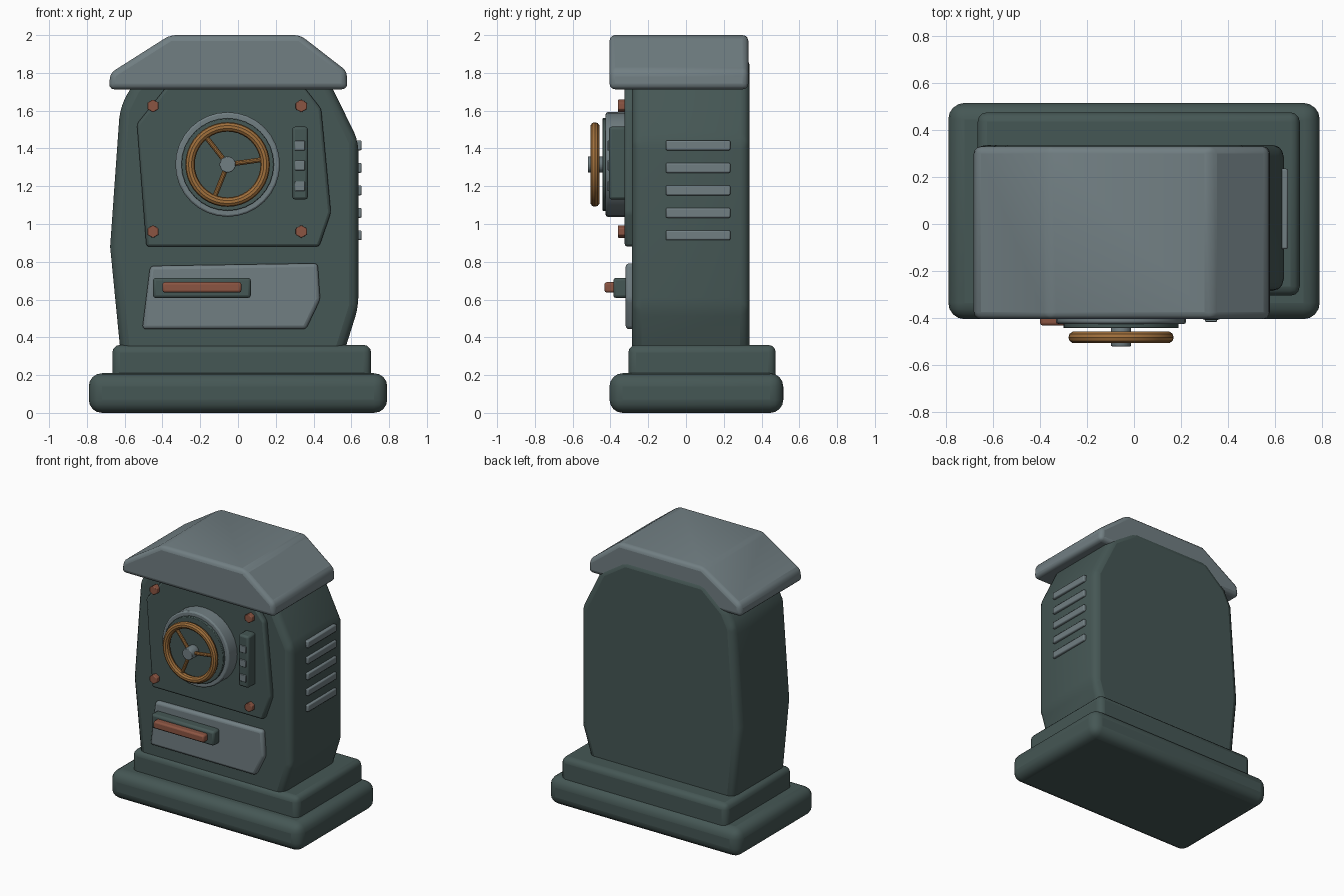
import bpy, bmesh, math
from mathutils import Matrix, Vector

if "Cube" in bpy.data.objects:
    bpy.data.objects.remove(bpy.data.objects["Cube"], do_unlink=True)


def material(name, rgb):
    m = bpy.data.materials.new(name)
    m.use_nodes = True
    m.diffuse_color = (*rgb, 1)
    m.node_tree.nodes["Principled BSDF"].inputs["Base Color"].default_value = (*rgb, 1)
    return m


GREEN = material("dark green iron", (0.06, 0.095, 0.09))
GREY = material("blue grey steel", (0.165, 0.21, 0.225))
BRASS = material("brass", (0.35, 0.16, 0.045))
RUST = material("rust red", (0.26, 0.09, 0.055))


def finish(name, bm, mat, bevel=0, segments=3):
    """Bevel the hard edges and turn the bmesh into a smooth-shaded object."""
    bmesh.ops.recalc_face_normals(bm, faces=bm.faces)
    mesh = bpy.data.meshes.new(name)
    bm.to_mesh(mesh)
    bm.free()
    mesh.materials.append(mat)
    ob = bpy.data.objects.new(name, mesh)
    bpy.context.collection.objects.link(ob)
    if bevel:
        mod = ob.modifiers.new("soft edges", "BEVEL")
        mod.width, mod.segments = bevel, segments
        mod.limit_method = "ANGLE"
        mod.angle_limit = math.radians(12 if segments > 1 else 40)
    bpy.ops.object.select_all(action="DESELECT")
    ob.select_set(True)
    bpy.context.view_layer.objects.active = ob
    bpy.ops.object.shade_smooth_by_angle(angle=math.radians(35))
    return ob


def prism(name, outline, y0, y1, mat, bevel=0, segments=3):
    """Extrude a front outline of (x, z) points from y0 to y1."""
    bm = bmesh.new()
    face = bm.faces.new([bm.verts.new((x, y0, z)) for x, z in outline])
    new = bmesh.ops.extrude_face_region(bm, geom=[face])["geom"]
    bmesh.ops.translate(bm, vec=(0, y1 - y0, 0),
                        verts=[v for v in new if isinstance(v, bmesh.types.BMVert)])
    return finish(name, bm, mat, bevel, segments)


def box(name, x0, x1, y0, y1, z0, z1, mat, bevel=0, segments=3):
    return prism(name, [(x0, z0), (x1, z0), (x1, z1), (x0, z1)], y0, y1, mat, bevel, segments)


def disc(name, x, z, radius, y0, y1, mat, sides=32, bevel=0, segments=2):
    """Cylinder lying along y, with a corner pointing up."""
    turns = [math.tau * i / sides for i in range(sides)]
    outline = [(x + radius * math.sin(a), z + radius * math.cos(a)) for a in turns]
    return prism(name, outline, y0, y1, mat, bevel, segments)


# Stepped base
box("base_slab", -0.79, 0.79, -0.405, 0.515, 0, 0.21, GREEN, 0.07, 4)
box("base_step", -0.665, 0.705, -0.305, 0.475, 0.12, 0.36, GREEN, 0.04)

# Lopsided cabinet and roof
prism("cabinet", [(-0.62, 0.3), (0.555, 0.3), (0.637, 0.56), (0.637, 1.44), (0.48, 1.76),
                  (0.28, 1.89), (-0.38, 1.89), (-0.565, 1.73), (-0.625, 1.61), (-0.677, 0.88)],
      -0.285, 0.337, GREEN, 0.05)
prism("roof", [(-0.685, 1.713), (0.58, 1.713), (0.575, 1.81), (0.33, 2.0), (-0.36, 2.0),
               (-0.675, 1.80)], -0.405, 0.33, GREY, 0.03)

# Door plate with corner bolts
prism("door_plate", [(-0.485, 0.88), (0.43, 0.88), (0.492, 1.06), (0.44, 1.61), (0.33, 1.75),
                     (-0.36, 1.75), (-0.535, 1.53)], -0.325, -0.27, GREEN, 0.015, 2)
for x in (-0.45, 0.335):
    for z in (0.96, 1.625):
        disc("door_bolt", x, z, 0.034, -0.36, -0.31, RUST, 6, 0.004, 2)

# Round dial mount with dark face
DX, DZ = -0.055, 1.315
disc("dial_mount", DX, DZ, 0.277, -0.425, -0.31, GREY, 32, 0.01)
disc("dial_face", DX, DZ, 0.245, -0.443, -0.42, GREEN, 32, 0.004)

# Handwheel: rim, three spokes and hub
WHEEL_Y, RIM, TUBE, N, M = -0.482, 0.199, 0.025, 40, 10
bm = bmesh.new()
rings = []
for i in range(N):
    a = math.tau * i / N
    ring = []
    for j in range(M):
        b = math.tau * j / M
        r = RIM + TUBE * math.cos(b)
        ring.append(bm.verts.new((DX + r * math.cos(a), WHEEL_Y + TUBE * math.sin(b),
                                  DZ + r * math.sin(a))))
    rings.append(ring)
for i in range(N):
    here, there = rings[i], rings[(i + 1) % N]
    for j in range(M):
        k = (j + 1) % M
        bm.faces.new((here[j], here[k], there[k], there[j]))
finish("wheel_rim", bm, BRASS)

for angle in (8, 128, 248):
    a = math.radians(angle)
    direction = Vector((math.cos(a), 0, math.sin(a)))
    place = Matrix.Translation(Vector((DX, WHEEL_Y, DZ)) + direction * RIM / 2)
    turn = direction.to_track_quat("Z", "Y").to_matrix().to_4x4()
    bm = bmesh.new()
    bmesh.ops.create_cone(bm, cap_ends=True, segments=10, radius1=0.013, radius2=0.013,
                          depth=RIM, matrix=place @ turn)
    finish("wheel_spoke", bm, BRASS)
disc("wheel_hub", DX, DZ, 0.043, -0.52, -0.43, GREY, 20, 0.004)

# Button strip beside the dial
box("button_strip", 0.287, 0.37, -0.408, -0.31, 1.13, 1.515, GREEN, 0.014, 2)
for z in (1.2, 1.31, 1.415):
    box("button", 0.302, 0.354, -0.416, -0.39, z - 0.026, z + 0.026, GREY, 0.004, 2)

# Crooked drawer front with its pull
prism("drawer_front", [(-0.507, 0.443), (0.36, 0.443), (0.435, 0.6), (0.422, 0.792),
                       (-0.465, 0.778)], -0.32, -0.27, GREY, 0.02)
box("pull_plate", -0.45, 0.068, -0.385, -0.3, 0.608, 0.715, GREEN, 0.015, 2)
box("drawer_pull", -0.4, 0.018, -0.432, -0.37, 0.637, 0.692, RUST, 0.012, 2)

# Vent slats on the left side
for i in range(5):
    z = 0.94 + 0.119 * i
    box("vent_slat", 0.61, 0.655, -0.107, 0.235, z - 0.026, z + 0.026, GREY, 0.008, 2)
